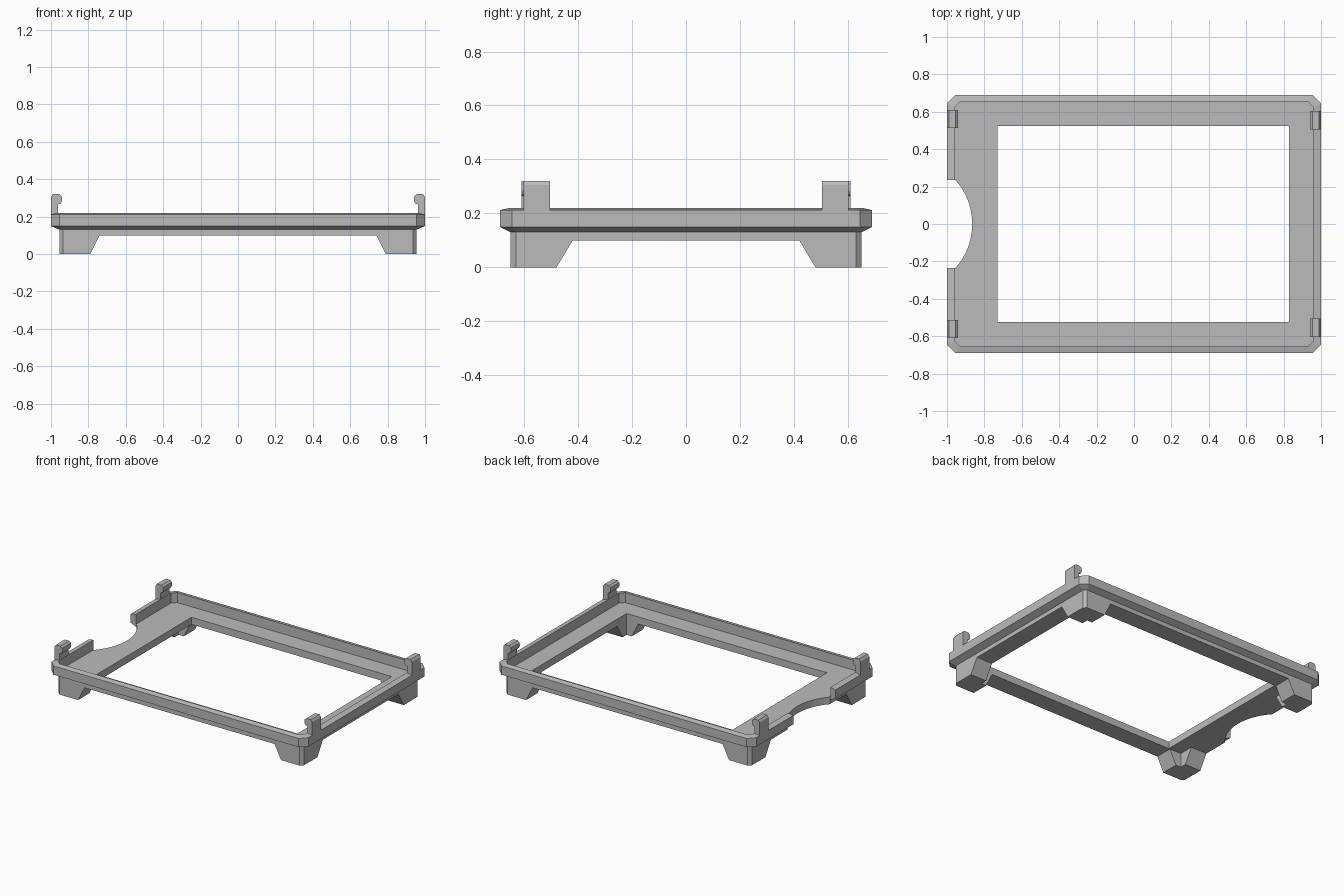
import bpy, bmesh, math

if "Cube" in bpy.data.objects:
    bpy.data.objects.remove(bpy.data.objects["Cube"], do_unlink=True)

grey = bpy.data.materials.new("plain grey")
grey.use_nodes = True
grey.diffuse_color = (0.5, 0.5, 0.5, 1)
grey.node_tree.nodes["Principled BSDF"].inputs["Base Color"].default_value = (0.5, 0.5, 0.5, 1)


def finish(name, bm):
    bmesh.ops.recalc_face_normals(bm, faces=bm.faces)
    mesh = bpy.data.meshes.new(name)
    bm.to_mesh(mesh)
    bm.free()
    mesh.materials.append(grey)
    obj = bpy.data.objects.new(name, mesh)
    bpy.context.collection.objects.link(obj)
    return obj


def loft(name, rings):
    """Closed solid through rings of equal point count, capped at both ends."""
    bm = bmesh.new()
    loops = [[bm.verts.new(p) for p in ring] for ring in rings]
    n = len(loops[0])
    for a, b in zip(loops, loops[1:]):
        for i in range(n):
            j = (i + 1) % n
            bm.faces.new((a[i], a[j], b[j], b[i]))
    bm.faces.new(loops[0])
    bm.faces.new(loops[-1])
    return finish(name, bm)


def prism(name, profile, axis, lo, hi):
    """Extrude a 2D profile along an axis (0 = x, 1 = y, 2 = z)."""
    def place(p, t):
        q = list(p)
        q.insert(axis, t)
        return q
    return loft(name, [[place(p, t) for p in profile] for t in (lo, hi)])


def octagon(hx, hy, c, z):
    """Rectangle with chamfered corners."""
    pts = []
    for sx, sy in ((1, 1), (-1, 1), (-1, -1), (1, -1)):
        pair = [(sx * hx, sy * (hy - c), z), (sx * (hx - c), sy * hy, z)]
        pts += pair if sx * sy > 0 else pair[::-1]
    return pts


def rect(x0, x1, y0, y1):
    return [(x0, y0), (x1, y0), (x1, y1), (x0, y1)]


def cut(obj, cutter):
    cutter.hide_render = True
    mod = obj.modifiers.new("cut", "BOOLEAN")
    mod.operation = "DIFFERENCE"
    mod.solver = "EXACT"
    mod.object = cutter
    bpy.context.view_layer.update()
    deps = bpy.context.evaluated_depsgraph_get()
    mesh = bpy.data.meshes.new_from_object(obj.evaluated_get(deps))
    obj.modifiers.clear()
    obj.data = mesh
    bpy.data.objects.remove(cutter, do_unlink=True)


# Tray body: straight base, flared rim, sunken floor
FLOOR = 0.15
frame = loft("tray_frame", [
    octagon(0.955, 0.65, 0.02, 0),
    octagon(0.955, 0.65, 0.02, 0.13),
    octagon(1, 0.69, 0.045, 0.15),
    octagon(1, 0.69, 0.045, 0.212),
    octagon(0.96, 0.655, 0.03, 0.22),
    octagon(0.96, 0.655, 0.03, FLOOR),
])

# Window through the floor, and the wider relief between the feet
cut(frame, prism("window_cutter", rect(-0.73, 0.83, -0.525, 0.525), 2, -0.1, 0.5))
cut(frame, prism("relief_cutter", rect(-0.83, 0.8, -0.525, 0.525), 2, -0.1, 0.1))

# Sloped gaps that leave four feet at the corners
def gap(bottom, top):
    flare = (bottom - top) / 2
    return [(-bottom - flare, -0.05), (bottom + flare, -0.05), (top, 0.1), (-top, 0.1)]

cut(frame, prism("front_gap_cutter", gap(0.79, 0.74), 1, -2, 2))
cut(frame, prism("side_gap_cutter", gap(0.48, 0.42), 0, -2, 2))

# Curved finger recess in one short side
half, depth, edge = 0.235, 0.09, -0.955
radius = (half ** 2 + depth ** 2) / (2 * depth)
centre = edge + depth - radius
sweep = math.asin(half / radius)
arc = []
for i in range(25):
    a = sweep * (i / 12 - 1)
    arc.append((centre + radius * math.cos(a), radius * math.sin(a)))
cut(frame, prism("recess_cutter", [(-1.2, -half)] + arc + [(-1.2, half)], 2, -0.1, 0.5))

# Four hooked clips on the short sides
hook = [(1, 0.2), (1, 0.305), (0.99, 0.32), (0.955, 0.32), (0.942, 0.308),
        (0.94, 0.285), (0.948, 0.27), (0.962, 0.265), (0.962, 0.2)]
for sx, side, inner in ((1, "left", 0.505), (-1, "right", 0.512)):
    for sy, end in ((-1, "front"), (1, "back")):
        prism(f"{end}_{side}_clip", [(sx * x, z) for x, z in hook], 1,
              sy * inner, sy * (inner + 0.098))
